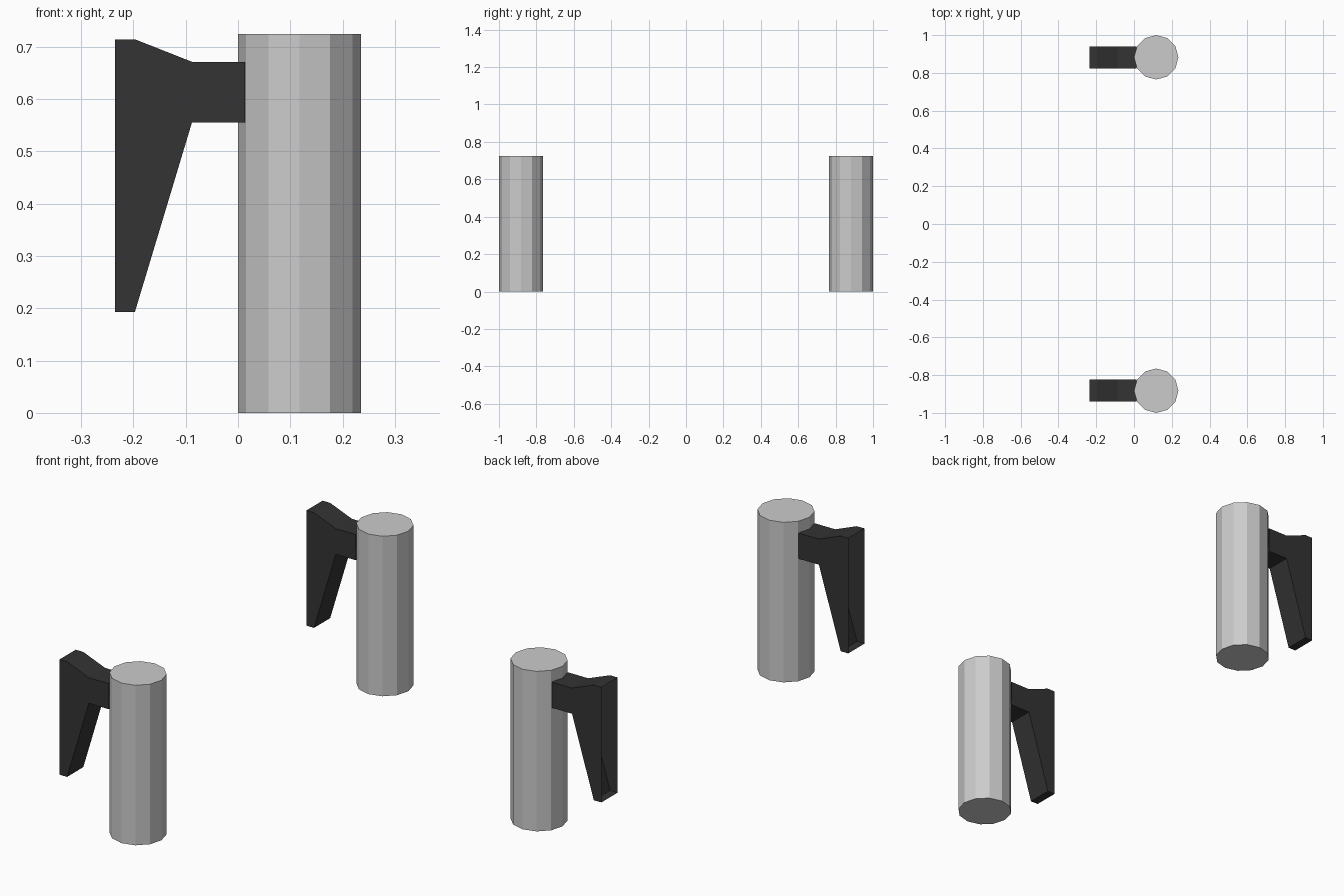
import bpy, bmesh, math

if "Cube" in bpy.data.objects:
    bpy.data.objects.remove(bpy.data.objects["Cube"])


def material(name, value):
    m = bpy.data.materials.new(name)
    m.diffuse_color = (value, value, value, 1)
    m.use_nodes = True
    m.node_tree.nodes["Principled BSDF"].inputs["Base Color"].default_value = m.diffuse_color
    return m


GREY = material("light grey metal", 0.60)
BLACK = material("black bracket", 0.033)

RADIUS, HEIGHT = 0.1175, 0.724
LAMP_X, LAMP_Y = 0.1175, 0.8825
HALF_WIDTH = 0.058

# Bracket side profile (x, z): tall wall plate tapering into a short arm
PROFILE = [(-0.235, 0.193), (-0.197, 0.193), (-0.088, 0.555), (0.013, 0.555),
           (0.013, 0.671), (-0.088, 0.671), (-0.197, 0.714), (-0.235, 0.714)]


def finish(bm, name, mat):
    mesh = bpy.data.meshes.new(name)
    bm.to_mesh(mesh)
    bm.free()
    mesh.materials.append(mat)
    obj = bpy.data.objects.new(name, mesh)
    bpy.context.collection.objects.link(obj)
    return obj


def cylinder(name, y):
    # Twelve-sided upright body with closed ends
    bm = bmesh.new()
    bmesh.ops.create_cone(bm, cap_ends=True, segments=12, radius1=RADIUS,
                          radius2=RADIUS, depth=HEIGHT)
    bmesh.ops.translate(bm, vec=(LAMP_X, y, HEIGHT / 2), verts=bm.verts)
    return finish(bm, name, GREY)


def bracket(name, y):
    # Extruded profile, open at the wall side and where it meets the cylinder
    bm = bmesh.new()
    face = bm.faces.new([bm.verts.new((x, y - HALF_WIDTH, z)) for x, z in PROFILE])
    ext = bmesh.ops.extrude_face_region(bm, geom=[face], use_keep_orig=True)
    moved = [v for v in ext["geom"] if isinstance(v, bmesh.types.BMVert)]
    bmesh.ops.translate(bm, vec=(0, 2 * HALF_WIDTH, 0), verts=moved)
    bmesh.ops.recalc_face_normals(bm, faces=bm.faces)
    ends = [f for f in bm.faces if abs(f.normal.x) > 0.999]
    bmesh.ops.delete(bm, geom=ends, context="FACES_ONLY")
    return finish(bm, name, BLACK)


# One wall fitting at each end
for side, y in (("front", -LAMP_Y), ("back", LAMP_Y)):
    cylinder(side + "_cylinder", y)
    bracket(side + "_bracket", y)
